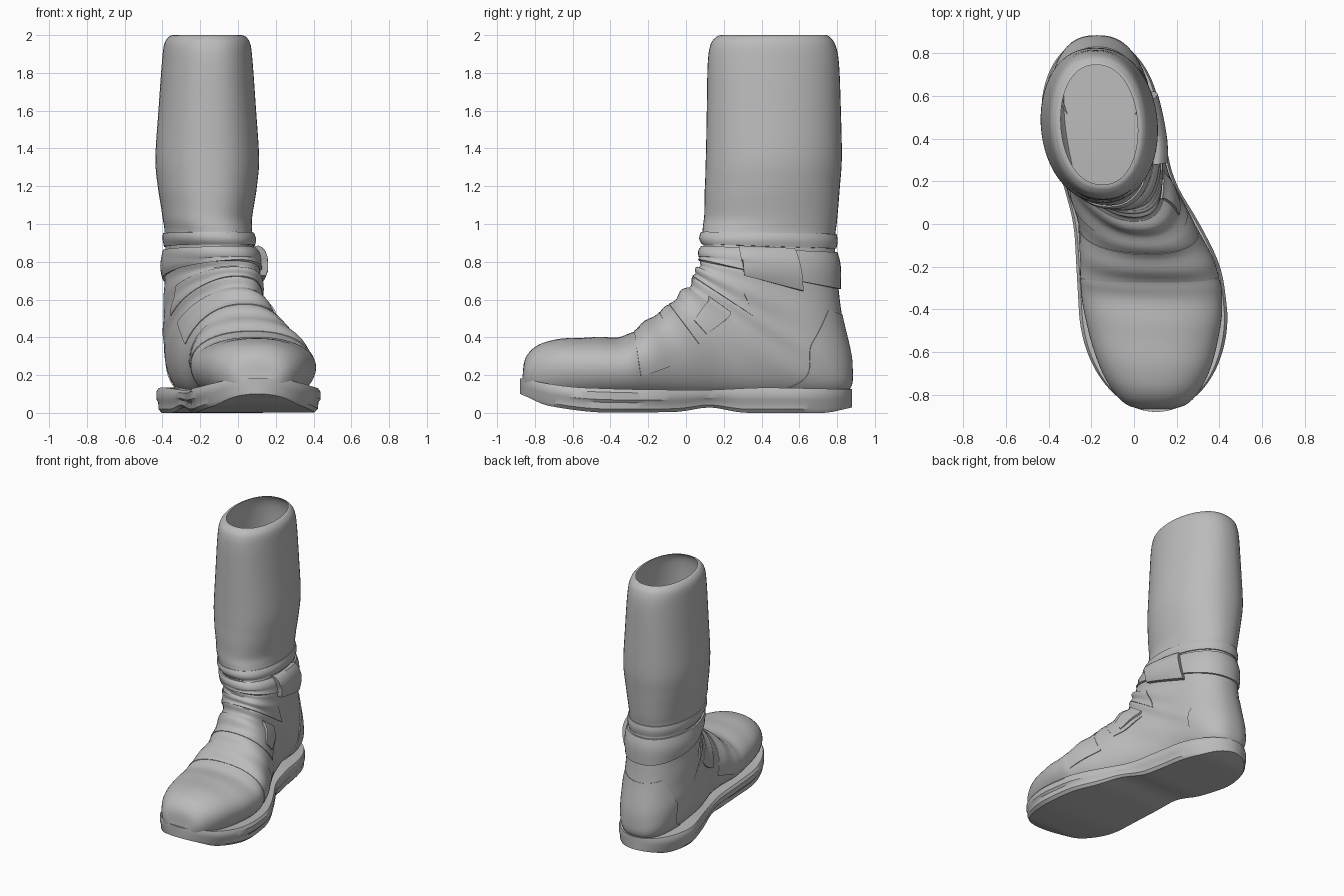
import bpy
import bmesh
from math import sin, cos, pi, exp, sqrt
from mathutils import Vector

cube = bpy.data.objects.get("Cube")
if cube:
    bpy.data.objects.remove(cube, do_unlink=True)

grey = bpy.data.materials.new("grey_leather")
grey.use_nodes = True
COLOUR = (0.5, 0.5, 0.5, 1)
grey.diffuse_color = COLOUR
grey.node_tree.nodes["Principled BSDF"].inputs["Base Color"].default_value = COLOUR


def lerp_table(table, x):
    """Piecewise linear lookup in a list of (x, value)."""
    if x <= table[0][0]:
        return table[0][1]
    for (x0, v0), (x1, v1) in zip(table, table[1:]):
        if x <= x1:
            return v0 + (v1 - v0) * (x - x0) / (x1 - x0)
    return table[-1][1]


def soft_table(table, x):
    """Lookup averaged over a short window, to round the corners."""
    return sum(lerp_table(table, x + k * .025) for k in range(-3, 4)) / 7


def smooth_row(rows, s):
    """Catmull-Rom interpolation between the rows of a table."""
    i = min(max(int(s), 0), len(rows) - 2)
    t = s - i
    p = [rows[min(max(i + k, 0), len(rows) - 1)] for k in (-1, 0, 1, 2)]
    return [b + 0.5 * t * (c - a + t * (2 * a - 5 * b + 4 * c - d
            + t * (3 * (b - c) + d - a))) for a, b, c, d in zip(*p)]


def grid_object(name, rings, closed=True, caps=(), angle=40):
    """Skin a list of point rows; caps lists the row indices to fill."""
    bm = bmesh.new()
    rows = [[bm.verts.new(p) for p in ring] for ring in rings]
    n = len(rows[0])
    for r0, r1 in zip(rows, rows[1:]):
        for j in range(n if closed else n - 1):
            k = (j + 1) % n
            bm.faces.new((r0[j], r0[k], r1[k], r1[j]))
    for c in caps:
        bm.faces.new(rows[c])
    bmesh.ops.recalc_face_normals(bm, faces=bm.faces)
    mesh = bpy.data.meshes.new(name)
    bm.to_mesh(mesh)
    bm.free()
    mesh.materials.append(grey)
    obj = bpy.data.objects.new(name, mesh)
    bpy.context.collection.objects.link(obj)
    bpy.ops.object.select_all(action="DESELECT")
    obj.select_set(True)
    bpy.context.view_layer.objects.active = obj
    bpy.ops.object.shade_smooth_by_angle(angle=angle * pi / 180)
    return obj


# Sideways drift of the foot's centre line from toe to heel
CENTRE = [(-.8, .105), (-.4, .09), (-.2, .07), (0, .015), (.2, -.075),
          (.5, -.155), (.88, -.175)]

# Sections fanning from toe to leg: front y, z, back y, z, half width
SECTIONS = [
    (-.865, .2, -.87, .14, .07),
    (-.85, .29, -.84, .1, .14),
    (-.79, .355, -.78, .08, .2),
    (-.68, .39, -.66, .08, .26),
    (-.5, .4, -.48, .08, .31),
    (-.34, .405, -.3, .08, .33),
    (-.25, .45, -.18, .08, .315),
    (-.15, .525, .05, .08, .28),
    (-.05, .605, .45, .08, .25),
    (.02, .68, .82, .1, .24),
    (.05, .74, .875, .25, .245),
    (.07, .78, .825, .52, .243),
    (.085, .82, .8, .73, .237),
    (.09, .88, .79, .85, .23),
    (.085, .95, .79, .94, .23),
    (.095, 1.03, .8, 1.02, .235),
    (.1, 1.2, .815, 1.2, .262),
    (.105, 1.35, .825, 1.35, .274),
    (.11, 1.6, .82, 1.6, .258),
    (.115, 1.85, .81, 1.85, .24),
    (.13, 1.95, .79, 1.95, .228),
    (.16, 1.99, .76, 1.99, .205),
    (.185, 2, .745, 2, .18),
]
LAST = len(SECTIONS) - 1


def skin(s, a):
    """Point on the boot: s runs toe to top, a runs round from the front."""
    ty, tz, by, bz, w = smooth_row(SECTIONS, s)
    foot = min(max((13 - s) / 4, 0), 1)
    along = (1 - cos(a)) / 2
    # Squarer along the bottom of the foot, rounder at heel and leg
    power = .88 - .38 * along * min(max((10.5 - s) / 3, 0), 1)
    side = abs(sin(a)) ** power * (1 if sin(a) >= 0 else -1)
    y, z = ty + (by - ty) * along, tz + (bz - tz) * along
    # Creases across the instep and around the ankle
    window = exp(-((s - 9.5) / 4) ** 2) * cos(a / 2) ** 2
    crease = window * .007 * sin(s * 6 + 1.5 * sin(a + 1))
    y -= crease * cos(a)
    z += crease * cos(a) * foot
    # The leg turns less than the foot
    leg = min(max((s - 11) / 4, 0), 1)
    centre = (1 - leg) * soft_table(CENTRE, y) - leg * (.163 + .05 * (y - .47))
    return Vector((centre + side * (w + crease), y, z))


def outward(s, a):
    ds = skin(min(s + .05, LAST), a) - skin(s - .05, a)
    da = skin(s, a + .04) - skin(s, a - .04)
    return da.cross(ds).normalized()


SEG = 56
STEPS = LAST * 6
grid_object("boot_upper", [[skin(LAST * i / STEPS, 2 * pi * j / SEG)
            for j in range(SEG)] for i in range(STEPS + 1)], caps=(0,))


def patch(name, s_range, a_start, a_end, height, rows=10, cols=28, bow=0.0):
    """Raised leather piece following the upper; angles in half turns."""
    wrap = a_end[0] - a_start[0] >= 2
    rings = []
    for i in range(rows + 1):
        u = min(max((i - 1) / (rows - 2), 0), 1)
        ring = []
        for j in range(cols if wrap else cols + 1):
            v = j / cols if wrap else min(max((j - 1) / (cols - 2), 0), 1)
            a0 = a_start[0] + (a_start[1] - a_start[0]) * u - bow * sin(pi * u)
            a1 = a_end[0] + (a_end[1] - a_end[0]) * u + bow * sin(pi * u)
            s = s_range[0] + (s_range[1] - s_range[0]) * u
            a = pi * (a0 + (a1 - a0) * v)
            rim = i in (0, rows) or (not wrap and j in (0, cols))
            puff = height * (.5 + .5 * sin(pi * u))
            ring.append(skin(s, a) + outward(s, a) * (-.012 if rim else puff))
        rings.append(ring)
    return grid_object(name, rings, closed=wrap, angle=50)


# Straps, flap and reinforcing pieces laid over the upper
patch("ankle_strap", (11.6, 13), (0, 0), (2, 2), .024, cols=56)
patch("ankle_cuff", (13.2, 14.1), (0, 0), (2, 2), .014, rows=8, cols=56)
patch("buckle_flap", (11.3, 13.1), (.38, .35), (.65, .62), .06)
patch("instep_band", (5.7, 7.1), (-.62, -.55), (.62, .55), .008)
patch("upper_instep_band", (7.6, 8.8), (-.45, -.38), (.45, .38), .007)
patch("ankle_fold", (9.6, 10.7), (-.42, -.36), (.42, .36), .008)
patch("side_tab", (7.9, 9.1), (.3, .22), (.4, .34), .02, rows=8, cols=10)
patch("heel_counter", (8.2, 11), (.83, .8), (1.17, 1.2), .008, rows=20, bow=.16)

# Sole: half width, underside and top edge along the foot
SOLE_WIDTH = [(-.4, .348), (-.2, .34), (0, .295), (.2, .26), (.5, .278)]
SOLE_BASE = [(-.88, .12), (-.8, .05), (-.6, .015), (-.45, 0), (0, .005),
             (.1, .035), (.16, .035), (.25, 0), (.8, 0), (.88, .04)]
SOLE_TOP = [(-.88, .19), (-.8, .165), (-.6, .135), (-.3, .125), (.1, .12),
            (.4, .135), (.88, .125)]
# Edge shape: width factor and height factor, with a welt over the tread
EDGE = [(.9, 0), (.96, .15), (.965, .42), (1, .54), (1, .85), (.96, 1)]


def sole_ring(y):
    low, top = soft_table(SOLE_BASE, y), soft_table(SOLE_TOP, y)
    # Rounded toe and heel ends
    over = max((-.4 - y) / .48, (y - .5) / .38, 0)
    w = soft_table(SOLE_WIDTH, y) * sqrt(max(1 - over ** 2, .0004))
    half = [(w * f, low + (top - low) * h) for f, h in EDGE]
    outline = half + [(-x, z) for x, z in reversed(half)]
    return [(soft_table(CENTRE, y) + x, y, z) for x, z in outline]


COUNT = 64
grid_object("sole", [sole_ring(-.88 * cos(pi * i / COUNT)) for i in range(COUNT + 1)],
            caps=(0, -1), angle=35)
